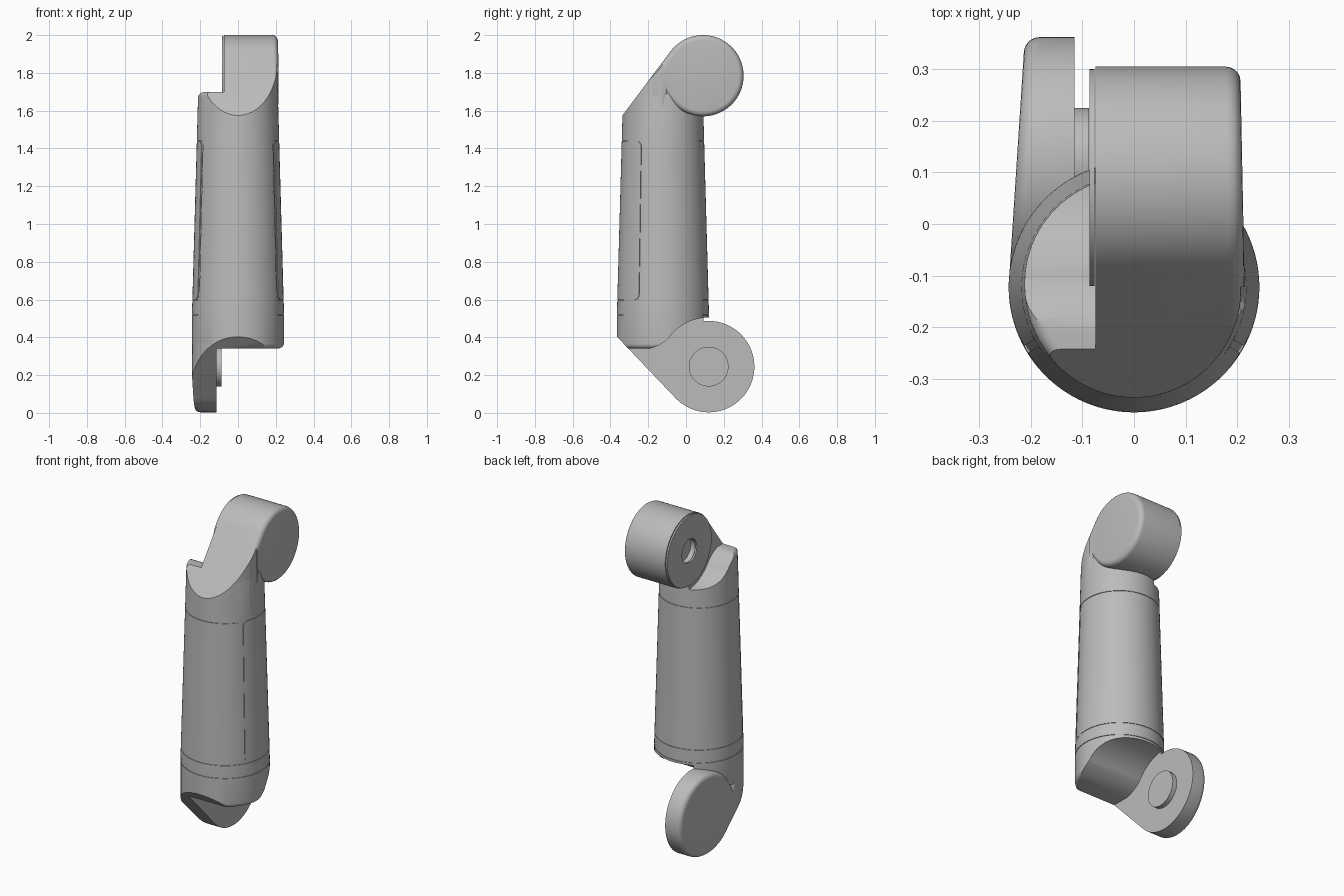
import bpy, bmesh, math
from mathutils import Vector

old = bpy.data.objects.get("Cube")
if old:
    bpy.data.objects.remove(old, do_unlink=True)

AXIS_Y = -0.122      # centre line of the tapered tube
SEGS = 96

grey = bpy.data.materials.new("light grey")
grey.use_nodes = True
grey.diffuse_color = (0.5, 0.5, 0.5, 1)
grey.node_tree.nodes["Principled BSDF"].inputs["Base Color"].default_value = (0.5, 0.5, 0.5, 1)


def radius(z):
    return 0.243 - 0.028 * max(0, z - 0.55)


def finish(name, bm):
    bmesh.ops.recalc_face_normals(bm, faces=bm.faces[:])
    mesh = bpy.data.meshes.new(name)
    bm.to_mesh(mesh)
    bm.free()
    mesh.materials.append(grey)
    ob = bpy.data.objects.new(name, mesh)
    bpy.context.collection.objects.link(ob)
    return ob


def loft(name, rings, closed=False):
    """Skin a list of point rings; cap the ends or join them in a loop."""
    bm = bmesh.new()
    loops = [[bm.verts.new(p) for p in ring] for ring in rings]
    pairs = list(zip(loops, loops[1:]))
    if closed:
        pairs.append((loops[-1], loops[0]))
    else:
        bm.faces.new(loops[0])
        bm.faces.new(loops[-1])
    for a, b in pairs:
        for i in range(len(a)):
            j = (i + 1) % len(a)
            bm.faces.new((a[i], a[j], b[j], b[i]))
    return finish(name, bm)


def circle(r, z):
    angles = [math.tau * i / SEGS for i in range(SEGS)]
    return [(r * math.cos(a), AXIS_Y + r * math.sin(a), z) for a in angles]


def disc(r, x, cy, cz):
    angles = [math.tau * i / SEGS for i in range(SEGS)]
    return [(x, cy + r * math.cos(a), cz + r * math.sin(a)) for a in angles]


def prism(name, profile, x0, x1):
    return loft(name, [[(x, y, z) for y, z in profile] for x in (x0, x1)])


def boolean(ob, cutter, operation):
    mod = ob.modifiers.new("cut", 'BOOLEAN')
    mod.operation, mod.solver, mod.object = operation, 'EXACT', cutter
    with bpy.context.temp_override(object=ob, active_object=ob, selected_objects=[ob]):
        bpy.ops.object.modifier_apply(modifier=mod.name)
    bpy.data.objects.remove(cutter, do_unlink=True)


def joint_end(names, s, side, centre, r, clearance, start, inner, z_seam, z_tip, taper):
    """Collar plus offset joint lobe; s is +1 for the top end, -1 for the bottom."""
    c, p = Vector(centre), Vector(start)
    v = c - p
    angle = math.atan2(v.y, v.x) + s * math.asin(r / v.length)
    d = Vector((math.cos(angle), math.sin(angle)))
    n = s * Vector((-d.y, d.x))
    tangent = p + d * math.sqrt(v.length ** 2 - r * r)

    # collar: rounded tube end, sliced by the slope
    rnd = 0.025
    rings = [circle(radius(z_seam), z_seam)]
    for i in range(7):
        a = math.pi / 2 * i / 6
        z = z_tip - s * rnd * (1 - math.sin(a))
        rings.append(circle(radius(z) - rnd * (1 - math.cos(a)), z))
    collar = loft(names[0], rings)
    a, b = p - d * 0.2, p + d * 0.8
    boolean(collar, prism("slope_cutter", [a, b, b + n * 0.5, a + n * 0.5], -1, 1), 'DIFFERENCE')

    # scoop that clears the mating joint
    arc = [math.radians(-20 + 165 * i / 40) for i in range(41)]
    scoop = [(c.x + clearance * math.cos(t), c.y - s * clearance * math.sin(t)) for t in arc]
    ey, ez = scoop[-1]
    tip = z_tip + s * 0.002
    for i in range(1, 11):
        t = i / 10
        scoop.append((ey + (-0.22 - ey) * t, tip + (ez - tip) * (1 - t) ** 2))
    scoop += [(-0.22, c.y + s * 0.5), (scoop[0][0], c.y + s * 0.5)]
    boolean(collar, prism("scoop_cutter", scoop, inner, -side), 'DIFFERENCE')

    # lobe: round joint with a tangent slope down to the tube
    root = p - d * 0.1
    a0 = math.atan2(tangent.y - c.y, tangent.x - c.x)
    profile = [tuple(root)]
    for i in range(61):
        t = a0 - s * math.radians(293) * i / 60
        profile.append((c.x + r * math.cos(t), c.y + r * math.sin(t)))
    profile.append((AXIS_Y, root.y))
    base = radius(p.y)
    bm = bmesh.new()
    near = [bm.verts.new((inner, y, z)) for y, z in profile]
    far = [bm.verts.new((side * (base - taper * (y - AXIS_Y)), y, z)) for y, z in profile]
    bm.faces.new(near)
    bm.faces.new(far)
    for i in range(len(near)):
        j = (i + 1) % len(near)
        bm.faces.new((near[i], near[j], far[j], far[i]))
    bmesh.ops.recalc_face_normals(bm, faces=bm.faces[:])
    rim = [e for e in bm.edges if all(w in far for w in e.verts)]
    bmesh.ops.bevel(bm, geom=rim, offset=0.028, segments=5, profile=0.5, affect='EDGES')
    lobe = finish(names[1], bm)

    # trim the lobe front to the round of the tube
    def outline(z):
        rr = radius(z)
        half = [math.pi + math.pi * i / 48 for i in range(49)]
        pts = [(rr * math.cos(t), AXIS_Y + rr * math.sin(t), z) for t in half]
        return pts + [(0.3, AXIS_Y + 0.02, z), (0.3, 0.6, z), (-0.3, 0.6, z), (-0.3, AXIS_Y + 0.02, z)]
    lo, hi = (1.3, 2.1) if s > 0 else (-0.1, 0.55)
    boolean(lobe, loft("outline_cutter", [outline(lo), outline(hi)]), 'INTERSECT')
    return lobe


def panel(name, a0, a1):
    """Curved cover with rounded corners, wrapped on the tube between two angles."""
    lo, hi, corner, thick = 0.598, 1.438, 0.03, 0.02
    span = (a1 - a0) * 0.23
    ends = [corner * (1 - math.cos(math.pi / 2 * i / 6)) for i in range(7)]
    mid = [corner + (span - 2 * corner) * i / 40 for i in range(1, 40)]
    rings = []
    for u in ends + mid + [span - e for e in reversed(ends)]:
        edge = max(0, corner - min(u, span - u))
        cut = corner - math.sqrt(max(0, corner ** 2 - edge ** 2))
        a = a0 + (a1 - a0) * u / span
        ring = []
        for z, depth in ((lo + cut, 0), (hi - cut, 0), (hi - cut, thick), (lo + cut, thick)):
            rr = radius(z) - depth
            ring.append((rr * math.cos(a), AXIS_Y + rr * math.sin(a), z))
        rings.append(ring)
    return loft(name, rings)


# tube core, seen only in the seams, and the lower band
loft("tube_core", [circle(radius(z) - 0.004, z) for z in (0.51, 0.55, 1.46)])
loft("lower_band", [circle(radius(z), z) for z in (0.522, 0.55, 0.595)])

# front and back covers, split a little ahead of the tube centre
split, gap = math.radians(-30), 0.033
panel("front_cover", math.pi - split + gap, math.tau + split - gap)
panel("back_cover", split + gap, math.pi - split - gap)

# the two offset joints
TOP, BOTTOM = (0.09, 1.785), (0.12, 0.245)
upper = joint_end(("upper_collar", "upper_joint"), 1, 1, TOP, 0.215, 0.24,
                  (-0.34, 1.57), -0.075, 1.441, 1.70, 0.02)
joint_end(("lower_collar", "lower_joint"), -1, -1, BOTTOM, 0.242, 0.26,
          (-0.362, 0.40), -0.115, 0.518, 0.34, 0.065)

# socket in the upper joint with its thin facing ring
boolean(upper, loft("socket_cutter", [disc(0.07, x, *TOP) for x in (-0.2, -0.045)]), 'DIFFERENCE')
loft("facing_ring", [disc(r, x, *TOP) for r, x in
                     ((0.07, -0.077), (0.07, -0.086), (0.21, -0.086), (0.21, -0.077))], closed=True)

# pivot boss on the lower joint
loft("pivot_boss", [disc(0.105, x, *BOTTOM) for x in (-0.125, -0.087)])

# smooth shading with crisp edges
bpy.ops.object.select_all(action='DESELECT')
for ob in bpy.context.collection.objects:
    if ob.type == 'MESH':
        ob.select_set(True)
        bpy.context.view_layer.objects.active = ob
bpy.ops.object.shade_smooth_by_angle(angle=math.radians(32))
